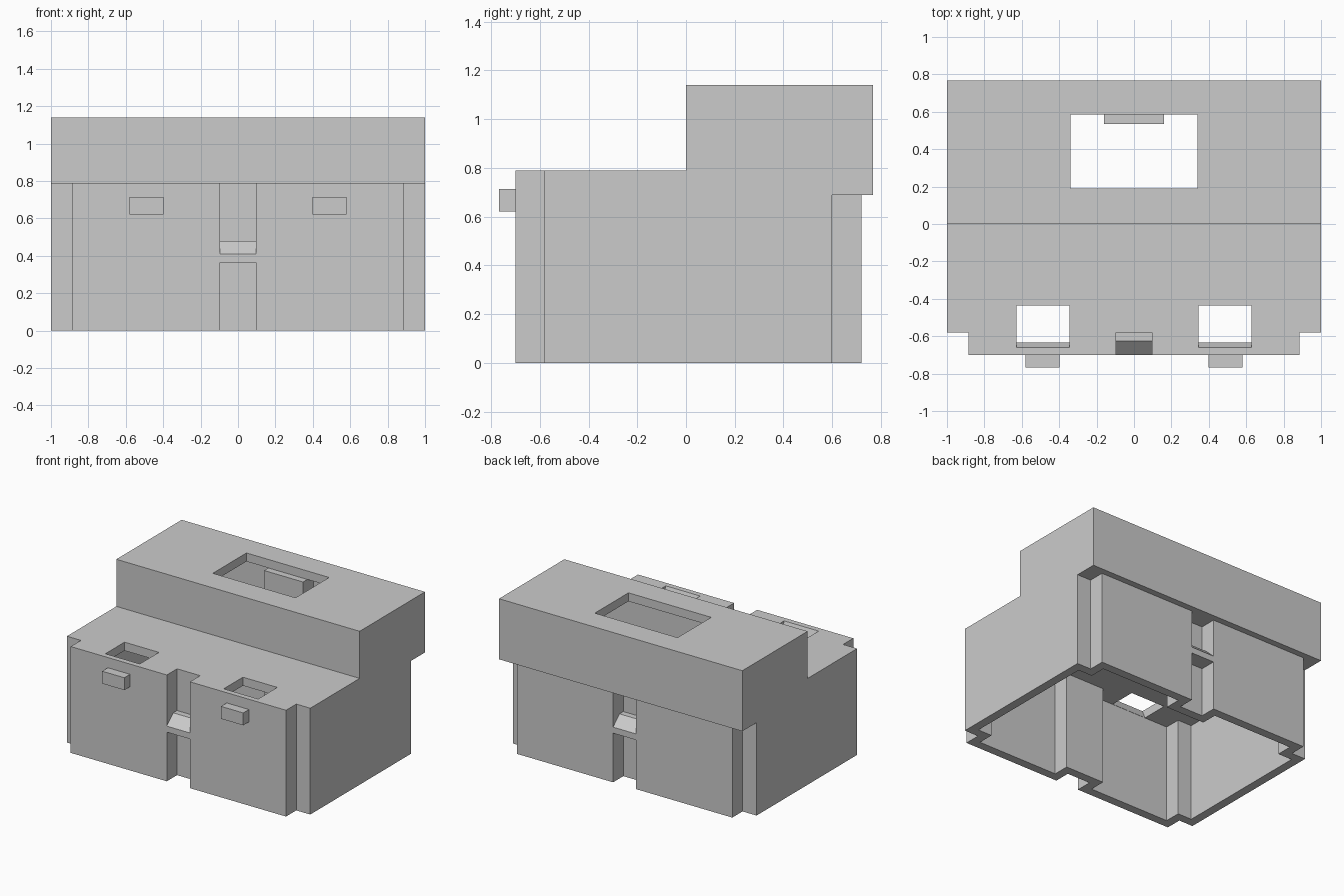
import bpy
import bmesh

cube = bpy.data.objects.get("Cube")
if cube:
    bpy.data.objects.remove(cube, do_unlink=True)

grey = bpy.data.materials.new("light grey")
colour = (0.6, 0.6, 0.6, 1)
grey.use_nodes = True
grey.diffuse_color = colour
grey.node_tree.nodes["Principled BSDF"].inputs["Base Color"].default_value = colour


def extrude(name, points, axis, lo, hi):
    """Extrude a closed profile along x (points are y, z) or z (points are x, y)."""
    bm = bmesh.new()
    place = (lambda p, t: (t, *p)) if axis == "x" else (lambda p, t: (*p, t))
    face = bm.faces.new([bm.verts.new(place(p, lo)) for p in points])
    moved = bmesh.ops.extrude_face_region(bm, geom=[face])["geom"]
    step = place((0, 0), hi - lo)
    bmesh.ops.translate(bm, vec=step, verts=[v for v in moved if isinstance(v, bmesh.types.BMVert)])
    bmesh.ops.recalc_face_normals(bm, faces=bm.faces)
    mesh = bpy.data.meshes.new(name)
    bm.to_mesh(mesh)
    bm.free()
    mesh.materials.append(grey)
    obj = bpy.data.objects.new(name, mesh)
    bpy.context.collection.objects.link(obj)
    return obj


def box(name, x, y, z):
    return extrude(name, [(x[0], y[0]), (x[1], y[0]), (x[1], y[1]), (x[0], y[1])], "z", *z)


def cut(target, cutter):
    mod = target.modifiers.new("cut", "BOOLEAN")
    mod.operation = "DIFFERENCE"
    mod.solver = "EXACT"
    mod.object = cutter
    bpy.context.view_layer.objects.active = target
    bpy.ops.object.modifier_apply(modifier=mod.name)
    bpy.data.objects.remove(cutter, do_unlink=True)


def span(side, a, b):
    return sorted((side * a, side * b))


# Stepped case body with an overhang at the back
front, back, ledge, under, top = -0.70, 0.72, 0.79, 0.69, 1.14
case = extrude("case_shell", [
    (front, 0), (back, 0), (back, under), (0.767, under),
    (0.767, top), (0, top), (0, ledge), (front, ledge)], "x", -1, 1)

# Corner notches
for side in (-1, 1):
    cut(case, box("notch", span(side, 0.885, 1.1), (-0.9, -0.58), (-0.1, 1)))
    cut(case, box("notch", span(side, 0.885, 1.1), (0.60, 0.9), (-0.1, under)))

# Centre grooves, each crossed by a bar with a sloped top
groove = 0.095
for wall, face, far, high in ((-0.58, front, -0.9, 1), (0.60, back, 0.9, under)):
    out = 1 if face > 0 else -1
    cut(case, extrude("groove_upper", [
        (wall, high), (wall, 0.48), (wall + out * 0.045, 0.48),
        (face, 0.41), (far, 0.41), (far, high)], "x", -groove, groove))
    cut(case, box("groove_lower", (-groove, groove), sorted((wall, far)), (-0.1, 0.365)))

# Hollow inside, following the outline at wall thickness
inner_front = [(0.16, -0.515), (0.16, -0.635), (0.82, -0.635), (0.82, -0.515), (0.935, -0.515)]
inner_back = [(0.935, 0.535), (0.82, 0.535), (0.82, 0.655), (0.16, 0.655), (0.16, 0.535)]


def mirrored(half):
    return half + [(-x, y) for x, y in reversed(half)]


cut(case, extrude("cavity_lower", mirrored(inner_front + inner_back), "z", -0.1, 0.727))
cut(case, extrude("cavity_upper", mirrored([(0.935, 0.065)] + inner_back), "z", 0.6, 1.077))

# Roof window and the two ledge windows with a sloped front edge
cut(case, box("roof_window", (-0.34, 0.34), (0.19, 0.585), (1.077, 1.3)))
for side in (-1, 1):
    cut(case, extrude("ledge_window", [
        (-0.435, 0.6), (-0.435, 0.9), (-0.66, 0.9), (-0.66, ledge),
        (-0.63, 0.72), (-0.63, 0.6)], "x", *span(side, 0.345, 0.628)))

# Front lugs
for name, side in (("right_lug", -1), ("left_lug", 1)):
    box(name, span(side, 0.397, 0.58), (-0.767, front), (0.622, 0.714))
